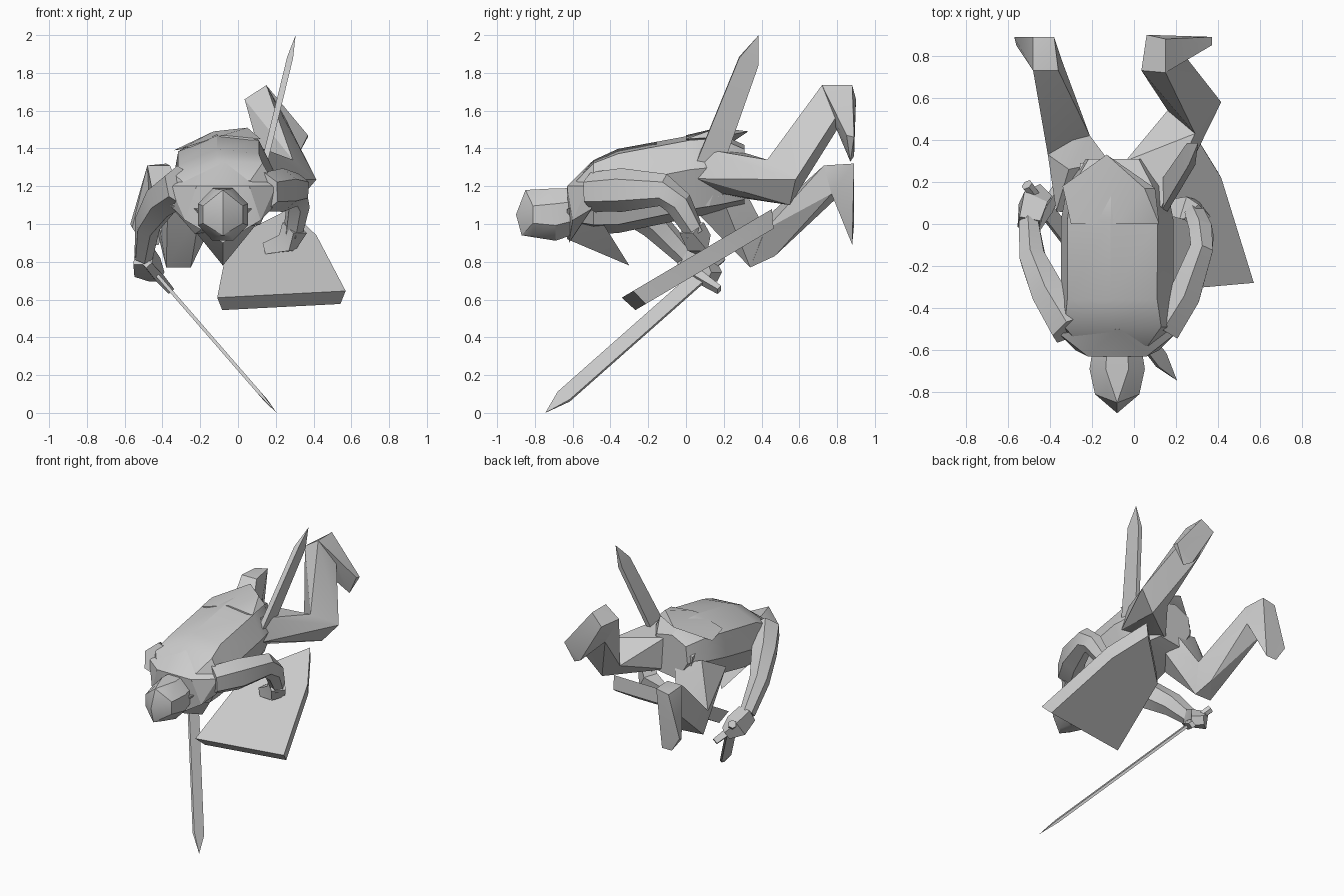
import bpy, bmesh, math
from mathutils import Vector, Matrix

old = bpy.data.objects.get("Cube")
if old:
    bpy.data.objects.remove(old, do_unlink=True)

# One plain stone colour for the whole figure
stone = bpy.data.materials.new("stone_grey")
stone.use_nodes = True
GREY = (0.6, 0.6, 0.6, 1)
stone.diffuse_color = GREY
stone.node_tree.nodes["Principled BSDF"].inputs["Base Color"].default_value = GREY

parts = []
MID = -0.08  # centre line of head and torso


def finish(name, bm):
    bmesh.ops.recalc_face_normals(bm, faces=bm.faces)
    mesh = bpy.data.meshes.new(name)
    bm.to_mesh(mesh)
    bm.free()
    mesh.materials.append(stone)
    obj = bpy.data.objects.new(name, mesh)
    bpy.context.collection.objects.link(obj)
    parts.append(obj)
    return obj


def hull(name, points):
    """Convex faceted solid around a handful of points."""
    bm = bmesh.new()
    for p in points:
        bm.verts.new(p)
    res = bmesh.ops.convex_hull(bm, input=bm.verts)
    loose = [g for g in res["geom_interior"] if isinstance(g, bmesh.types.BMVert)]
    bmesh.ops.delete(bm, geom=loose, context="VERTS")
    bmesh.ops.dissolve_limit(bm, angle_limit=math.radians(2), verts=bm.verts, edges=bm.edges)
    return finish(name, bm)


def loft(name, rings):
    """Skin a list of equal point rings and cap both ends."""
    bm = bmesh.new()
    loops = [[bm.verts.new(p) for p in ring] for ring in rings]
    n = len(loops[0])
    for a, b in zip(loops, loops[1:]):
        for i in range(n):
            j = (i + 1) % n
            bm.faces.new((a[i], a[j], b[j], b[i]))
    bm.faces.new(loops[0])
    bm.faces.new(loops[-1])
    return finish(name, bm)


def limb(name, stations, sides=4, ref=(0, 0, 1)):
    """Tapered limb; each station is a centre, half width and half height."""
    centres = [Vector(s[0]) for s in stations]
    rings = []
    for i, (c, w, h) in enumerate(stations):
        t = (centres[min(i + 1, len(centres) - 1)] - centres[max(i - 1, 0)]).normalized()
        u = t.cross(Vector(ref)).normalized()
        v = u.cross(t)
        k = 1 / math.cos(math.pi / sides)
        ring = []
        for s in range(sides):
            a = math.tau * (s + 0.5) / sides
            ring.append(centres[i] + u * w * k * math.cos(a) + v * h * k * math.sin(a))
        rings.append(ring)
    return loft(name, rings)


def blade(name, hilt, tip, base, end, thick, point):
    """Flat pointed blade whose width lies along the y axis."""
    hilt, tip = Vector(hilt), Vector(tip)
    d = (tip - hilt).normalized()
    w = (Vector((0, 1, 0)) - d * d.y).normalized()
    n = d.cross(w) * thick
    pts = [tip]
    for c, half in ((hilt, base), (tip - d * point, end)):
        pts += [c + w * s * half + n * t for s in (-1, 1) for t in (-1, 1)]
    hull(name, pts)
    return d, w


# Torso: leaning forward and rolled towards its right
SECTION = [(-1, 0), (-0.8, 0.75), (0, 1), (0.8, 0.75), (1, 0), (0.6, -0.9), (-0.6, -0.9)]
roll = Matrix.Rotation(math.radians(-8), 3, "Y")
rings = []
for y, half, top, bottom in ((-0.58, 0.2, 1.24, 0.98), (-0.49, 0.29, 1.34, 0.95),
                             (-0.36, 0.27, 1.4, 0.95), (0.02, 0.27, 1.47, 1.03),
                             (0.18, 0.24, 1.48, 1.06), (0.31, 0.15, 1.42, 1.1)):
    z, h = (top + bottom) / 2, (top - bottom) / 2
    rings.append([Vector((MID, y, z)) + roll @ Vector((half * a, 0, h * b)) for a, b in SECTION])
loft("torso", rings)

# Stiff tail of the back cloth
hull("back_cloth_tail", [(-0.3, 0, 1.4), (0.12, 0, 1.45), (-0.34, 0.18, 1.39), (0.1, 0.17, 1.46),
                         (0.05, 0.17, 1.51), (-0.13, 0.33, 1.49), (MID, 0, 1.47)])

# Cowl over the shoulders with its pointed chest drape
cowl = [(MID, -0.5, 1.33), (MID, -0.62, 0.9)]
drape = [(MID, -0.3, 0.78), (MID, -0.63, 0.92)]
for s in (-1, 1):
    cowl += [(MID + s * x, y, z) for x, y, z in
             ((0.14, -0.63, 1.2), (0.2, -0.6, 1.02), (0.28, -0.52, 1.2), (0.26, -0.5, 1.08))]
    drape += [(MID + s * 0.26, -0.5, 1.1), (MID + s * 0.14, -0.63, 1.08)]
hull("cowl", cowl)
hull("chest_drape", drape)

# Helmet: eight-sided skull with a vertical ridge at the face
skull = [(MID, -0.85, 1.18), (MID, -0.9, 1.05), (MID, -0.87, 0.94)]
for y, r, z in ((-0.58, 0.13, 1.07), (-0.69, 0.15, 1.05), (-0.81, 0.12, 1.05)):
    for i in range(8):
        a = math.tau * (i + 0.5) / 8
        skull.append((MID + r * 0.95 * math.cos(a), y, z + r * math.sin(a)))
hull("helmet", skull)

# Left leg, kicked up behind
knee = [(0.29, 0.43, 1.34), (0.415, 0.58, 1.235), (0.3, 0.55, 1.1), (0.16, 0.54, 1.21)]
heel = [(0.15, 0.72, 1.735), (0.035, 0.73, 1.66), (0.25, 0.79, 1.56), (0.1, 0.8, 1.5)]
hull("left_thigh", knee + [(0.16, 0.06, 1.24), (0.13, 0.08, 1.4), (-0.04, 0.3, 1.38),
                           (0.04, 0.08, 1.18), (-0.04, 0.28, 1.14)])
hull("left_shin", knee + heel)
hull("left_foot", heel + [(0.15, 0.88, 1.735), (0.06, 0.9, 1.66), (0.37, 0.85, 1.47),
                          (0.37, 0.89, 1.46), (0.3, 0.87, 1.33), (0.24, 0.89, 1.36)])

# Right leg, lower and trailing
knee = [(-0.41, 0.33, 0.95), (-0.38, 0.34, 0.77), (-0.25, 0.34, 0.77),
        (-0.21, 0.42, 0.97), (-0.28, 0.47, 0.83)]
heel = [(-0.48, 0.73, 1.31), (-0.36, 0.73, 1.31), (-0.34, 0.77, 1.16), (-0.47, 0.79, 1.13)]
hull("right_thigh", knee + [(-0.37, 0.06, 1.16), (-0.2, 0.04, 1.08), (-0.08, 0.2, 1.12),
                            (-0.12, 0.3, 1.2), (-0.31, 0.26, 1.27)])
hull("right_shin", knee + heel)
hull("right_foot", heel + [(-0.38, 0.89, 1.32), (-0.48, 0.89, 1.3), (-0.57, 0.89, 1),
                           (-0.56, 0.85, 0.98), (-0.42, 0.88, 0.89), (-0.5, 0.88, 0.89)])
limb("pelvis", [((-0.24, 0.16, 1.22), 0.13, 0.12), ((0.08, 0.17, 1.28), 0.13, 0.12)], sides=6)

# Arms, six-sided, bent at the elbow
limb("right_arm", [((-0.3, -0.5, 1.2), 0.09, 0.1), ((-0.4, -0.34, 1.13), 0.08, 0.09),
                   ((-0.48, -0.17, 1.0), 0.06, 0.07), ((-0.5, 0.0, 0.83), 0.045, 0.05)], sides=6)
limb("right_hand", [((-0.5, 0.0, 0.83), 0.05, 0.05), ((-0.48, 0.1, 0.77), 0.06, 0.06),
                    ((-0.43, 0.15, 0.72), 0.04, 0.03)])
limb("left_arm", [((0.14, -0.5, 1.17), 0.08, 0.09), ((0.24, -0.34, 1.18), 0.075, 0.1),
                  ((0.32, -0.12, 1.18), 0.055, 0.075), ((0.32, -0.04, 1.11), 0.055, 0.065),
                  ((0.29, 0.05, 0.95), 0.045, 0.045)], sides=6)
limb("left_hand", [((0.3, 0.03, 0.98), 0.05, 0.05), ((0.26, 0.07, 0.9), 0.055, 0.05),
                   ((0.14, 0.08, 0.87), 0.03, 0.03)])

# Drawn sword in the right hand, with cross guard and grip
hilt = Vector((-0.42, 0.07, 0.72))
d, w = blade("drawn_sword_blade", hilt, (0.205, -0.745, 0), 0.042, 0.042, 0.009, 0.15)
limb("sword_guard", [(hilt - w * 0.14, 0.02, 0.015), (hilt, 0.025, 0.025),
                     (hilt + w * 0.14, 0.02, 0.015)], ref=d)
limb("sword_grip", [(hilt, 0.02, 0.02), (hilt - d * 0.18, 0.025, 0.025)], sides=6)

# Second blade at the left hip
blade("hip_sword", (0.09, 0.05, 1.12), (0.305, 0.385, 2), 0.075, 0.055, 0.016, 0.15)

# Five-cornered shield: tilted slab with a smaller underside
outline = [(-0.11, -0.34), (0.57, -0.28), (0.415, 0.22), (0.27, 0.455), (-0.05, 0.18)]
centre = Vector((0.22, 0.06))
slab = []
for p in outline:
    x, y = p
    z = 0.61 + 0.59 * (y + 0.34)
    slab.append((x, y, z))
    q = centre.lerp(Vector(p), 0.92)
    slab.append((q.x, q.y + 0.04, z - 0.085 - (y - q.y) * 0.6))
hull("shield", slab)

# Soft shading on shallow bends, crisp edges elsewhere
bpy.ops.object.select_all(action="DESELECT")
for obj in parts:
    obj.select_set(True)
bpy.context.view_layer.objects.active = parts[0]
bpy.ops.object.shade_smooth_by_angle(angle=math.radians(28))
